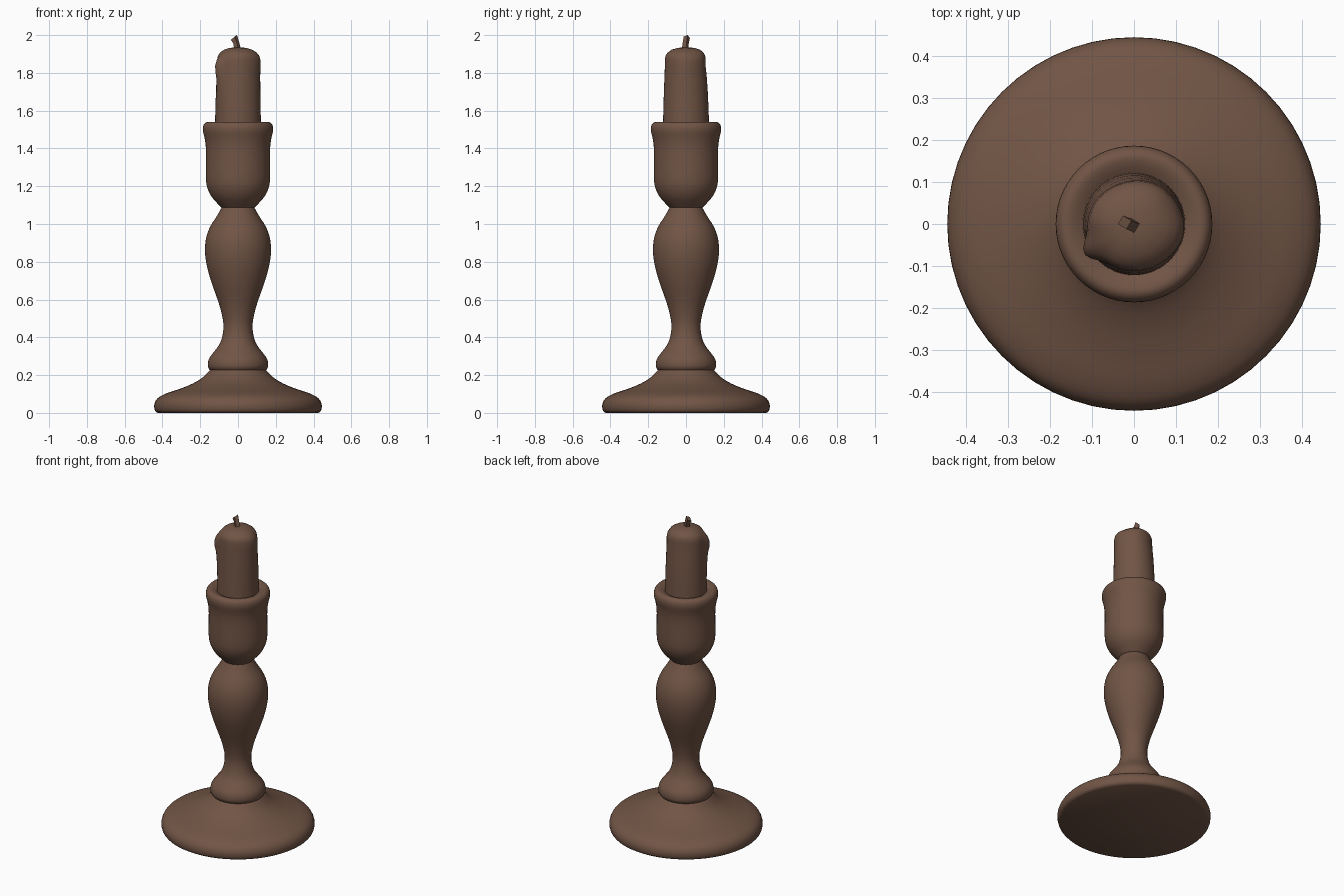
import bpy, bmesh, math
from mathutils import Vector

if "Cube" in bpy.data.objects:
    bpy.data.objects.remove(bpy.data.objects["Cube"])

brown = bpy.data.materials.new("dark brown")
brown.diffuse_color = (0.165, 0.09, 0.06, 1)
brown.use_nodes = True
brown.node_tree.nodes["Principled BSDF"].inputs["Base Color"].default_value = brown.diffuse_color
SEG = 56


def loft(name, rings, angle):
    """Skin a stack of closed rings and cap both ends."""
    bm = bmesh.new()
    rows = [[bm.verts.new(p) for p in ring] for ring in rings]
    n = len(rows[0])
    for a, b in zip(rows, rows[1:]):
        for i in range(n):
            j = (i + 1) % n
            bm.faces.new((a[i], a[j], b[j], b[i]))
    bm.faces.new(rows[0][::-1])
    bm.faces.new(rows[-1])
    bmesh.ops.recalc_face_normals(bm, faces=bm.faces)
    me = bpy.data.meshes.new(name)
    bm.to_mesh(me)
    bm.free()
    me.materials.append(brown)
    ob = bpy.data.objects.new(name, me)
    bpy.context.collection.objects.link(ob)
    bpy.context.view_layer.objects.active = ob
    ob.select_set(True)
    bpy.ops.object.shade_smooth_by_angle(angle=math.radians(angle))
    ob.select_set(False)
    return ob


def smooth(pts, steps=3):
    """Catmull-Rom interpolation of a profile."""
    p = [Vector(q) for q in pts]
    p = [p[0]] + p + [p[-1]]
    out = []
    for a, b, c, d in zip(p, p[1:], p[2:], p[3:]):
        for s in range(steps):
            t = s / steps
            out.append(0.5 * (2 * b + (c - a) * t + (2 * a - 5 * b + 4 * c - d) * t * t
                              + (3 * b - a - 3 * c + d) * t ** 3))
    return out + [p[-1]]


def turned(name, profile):
    rings = [[(r * math.cos(2 * math.pi * i / SEG), r * math.sin(2 * math.pi * i / SEG), z)
              for i in range(SEG)] for r, z in smooth(profile)]
    return loft(name, rings, 50)


# round foot
turned("foot", [(.425, 0), (.44, .012), (.443, .045), (.425, .078), (.38, .103), (.32, .123),
                (.255, .148), (.20, .178), (.165, .208), (.14, .235)])

# baluster stem with collar
turned("stem", [(.13, .215), (.15, .228), (.16, .25), (.154, .285), (.13, .32), (.10, .36),
                (.082, .41), (.077, .47), (.09, .54), (.11, .605), (.14, .69), (.163, .77),
                (.175, .855), (.168, .93), (.145, .99), (.11, 1.045), (.085, 1.09)])

# candle cup with flared rim
turned("cup", [(.085, 1.085), (.11, 1.11), (.14, 1.145), (.162, 1.19), (.17, 1.24), (.17, 1.32),
               (.17, 1.40), (.176, 1.45), (.186, 1.495), (.182, 1.525), (.165, 1.54),
               (.14, 1.536), (.11, 1.52)])


# candle: slightly tapering, melted top with a drip at the front left
def bump(a, centre, width):
    d = (a - math.radians(centre) + math.pi) % (2 * math.pi) - math.pi
    return math.exp(-(d / math.radians(width)) ** 2)


rings = []
for r, z, melt in [(.122, 1.50, 0), (.12, 1.60, 0), (.117, 1.70, .2), (.114, 1.78, .5),
                   (.112, 1.83, .9), (.112, 1.87, 1), (.108, 1.892, .8), (.097, 1.908, .5),
                   (.075, 1.923, .2), (.045, 1.932, 0), (.015, 1.935, 0)]:
    ring = []
    for i in range(SEG):
        a = 2 * math.pi * i / SEG
        rr = r + melt * (.026 * bump(a, 211, 14) + .008 * bump(a, -10, 30)
                         - .010 * bump(a, 110, 50))
        zz = z - melt * (.035 * bump(a, 211, 22) + .012 * bump(a, 20, 25))
        ring.append((rr * math.cos(a), rr * math.sin(a), zz))
    rings.append(ring)
loft("candle", rings, 60)

# square bent wick
rings = []
for x, y, z, h in [(-.002, -.004, 1.92, .017), (-.008, -.002, 1.955, .015), (-.022, .004, 1.988, .015)]:
    rings.append([(x + h * u * .9, y + h * v * .9, z + (.011 * u if z > 1.97 else 0))
                  for u, v in ((1.2, .3), (-.3, 1.2), (-1.2, -.3), (.3, -1.2))])
loft("wick", rings, 30)
